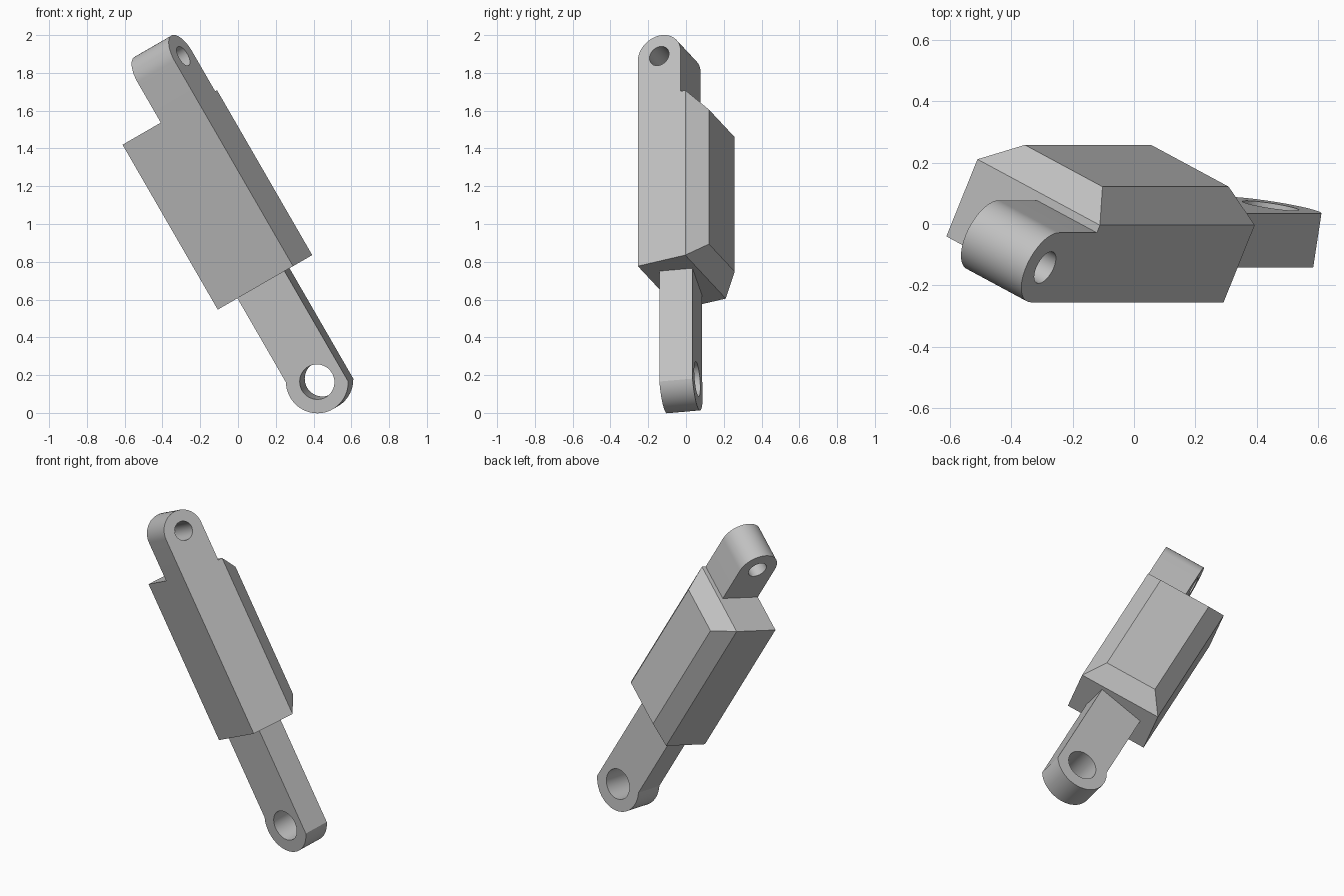
import bpy, bmesh
from math import sin, cos, pi, radians
from mathutils import Matrix, Vector

cube = bpy.data.objects.get("Cube")
if cube:
    bpy.data.objects.remove(cube, do_unlink=True)

grey = bpy.data.materials.new("plain grey")
grey.use_nodes = True
tone = (0.53, 0.53, 0.53, 1)
grey.diffuse_color = tone
grey.node_tree.nodes["Principled BSDF"].inputs["Base Color"].default_value = tone

TILT = Matrix.Rotation(radians(-30), 4, "Y")   # whole actuator leans over


def frame(x, y, turn):
    """Tilted axis frame, shifted and turned about the long axis."""
    return TILT @ Matrix.Translation((x, y, 0)) @ Matrix.Rotation(radians(turn), 4, "Z")


def finish(name, bm, matrix):
    bmesh.ops.recalc_face_normals(bm, faces=bm.faces)
    mesh = bpy.data.meshes.new(name)
    bm.to_mesh(mesh)
    bm.free()
    mesh.materials.append(grey)
    ob = bpy.data.objects.new(name, mesh)
    bpy.context.collection.objects.link(ob)
    ob.matrix_world = matrix
    bpy.ops.object.select_all(action="DESELECT")
    ob.select_set(True)
    bpy.context.view_layer.objects.active = ob
    bpy.ops.object.shade_smooth_by_angle(angle=radians(20))


def arc(cx, cz, r, start, end, steps):
    angles = [radians(start + (end - start) * i / steps) for i in range(steps + 1)]
    return [(cx + r * cos(a), cz + r * sin(a)) for a in angles]


def drilled_bar(name, outline, hole, y0, y1, matrix):
    """Extrude an outline with a round hole from y0 to y1."""
    bm = bmesh.new()
    for loop in (outline, hole):
        vs = [bm.verts.new((x, y0, z)) for x, z in loop]
        for a, b in zip(vs, vs[1:] + vs[:1]):
            bm.edges.new((a, b))
    bmesh.ops.triangle_fill(bm, edges=bm.edges[:], use_beauty=True)
    out = bmesh.ops.extrude_face_region(bm, geom=bm.faces[:], use_keep_orig=True)
    moved = [v for v in out["geom"] if isinstance(v, bmesh.types.BMVert)]
    bmesh.ops.translate(bm, verts=moved, vec=Vector((0, y1 - y0, 0)))
    finish(name, bm, matrix)


# Housing: a box whose back tapers in on all four sides
WIDTH, BOTTOM, TOP = 0.508, 0.527, 1.535
bm = bmesh.new()
rings = []
for y, inset in ((0, 0), (0.277, 0), (0.372, 0.093)):
    x0, x1, z0, z1 = -WIDTH + inset, -inset, BOTTOM + inset, TOP - inset
    rings.append([bm.verts.new((x, y, z)) for x, z in ((x0, z0), (x1, z0), (x1, z1), (x0, z1))])
for a, b in zip(rings, rings[1:]):
    for i in range(4):
        j = (i + 1) % 4
        bm.faces.new((a[i], a[j], b[j], b[i]))
bm.faces.new(rings[0])
bm.faces.new(rings[-1])
finish("housing", bm, frame(0.641, -0.255, -25))

# Upper lug: round-topped, flush with the housing's front corner
R, CZ = 0.125, 1.781
lug = [(0, TOP), (2 * R, TOP)] + arc(R, CZ, R, 0, 180, 32)
drilled_bar("upper_lug", lug, arc(R, CZ, 0.057, 0, 360, 40)[:-1], 0, 0.25,
            frame(0.641, -0.255, 65))

# Lower rod: flat bar ending in a half-round eye skewed to the bar
SKEW, EYE, EYE_Z = 29, 0.167, -0.067
half = EYE * cos(radians(SKEW))
rod = [(half, 0.6), (-half, 0.6)] + arc(0, EYE_Z, EYE, 180 - SKEW, 360 - SKEW, 36)
drilled_bar("lower_rod", rod, arc(0, EYE_Z, 0.093, 0, 360, 48)[:-1], -0.089, 0.089,
            frame(0.46, -0.028, -10))
